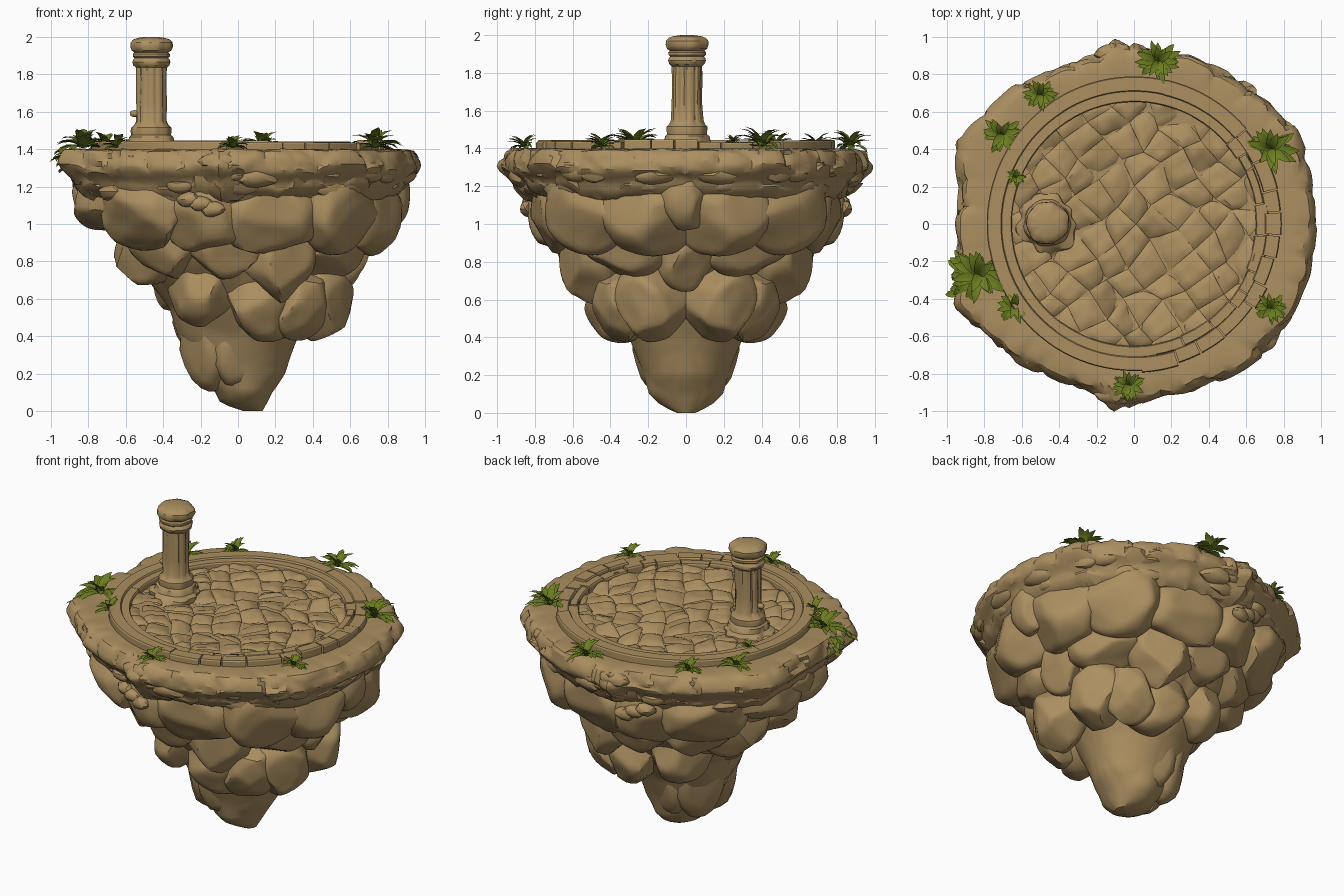
import bpy, bmesh, math, random
from mathutils import Vector, noise

if "Cube" in bpy.data.objects:
    bpy.data.objects.remove(bpy.data.objects["Cube"])
random.seed(7)
TAU = math.tau


def material(name, rgb):
    m = bpy.data.materials.new(name)
    m.diffuse_color = (*rgb, 1)
    m.use_nodes = True
    m.node_tree.nodes["Principled BSDF"].inputs["Base Color"].default_value = m.diffuse_color
    return m


STONE = material("tan stone", (0.41, 0.275, 0.118))
LEAF = material("leaf green", (0.145, 0.205, 0.014))


def finish(name, bm, mat, angle=40, recalc=True):
    if recalc:
        bmesh.ops.recalc_face_normals(bm, faces=bm.faces)
    me = bpy.data.meshes.new(name)
    bm.to_mesh(me)
    bm.free()
    me.materials.append(mat)
    ob = bpy.data.objects.new(name, me)
    bpy.context.collection.objects.link(ob)
    bpy.ops.object.select_all(action='DESELECT')
    ob.select_set(True)
    bpy.context.view_layer.objects.active = ob
    bpy.ops.object.shade_smooth_by_angle(angle=math.radians(angle))
    return ob


def loft(bm, rows):
    """Skin closed rings of points, capping both ends."""
    rings = [[bm.verts.new(p) for p in row] for row in rows]
    n = len(rings[0])
    for a, b in zip(rings, rings[1:]):
        for i in range(n):
            j = (i + 1) % n
            bm.faces.new((a[i], a[j], b[j], b[i]))
    bm.faces.new(rings[0])
    bm.faces.new(rings[-1])


def interp(table, x):
    for a, b in zip(table, table[1:]):
        if x <= b[0]:
            t = (x - a[0]) / (b[0] - a[0])
            return [p + (q - p) * t for p, q in zip(a[1:], b[1:])]
    return list(table[-1][1:])


def chips(p, scale):
    """Broken-stone relief: flat cells with random offsets and creases."""
    d, pts = noise.voronoi(p * scale)
    return min(1, (d[1] - d[0]) * 3) * 0.5 + noise.noise(pts[0] * 3.7)


# Tapering core of the island: z, centre x, half width x, half width y
CORE = [(0, .08, .05, .05), (.04, .03, .12, .13), (.1, .03, .15, .19), (.2, .02, .23, .22),
        (.4, 0, .32, .3), (.55, .01, .38, .39), (.7, 0, .48, .5), (.85, 0, .59, .6),
        (1, 0, .71, .7), (1.1, 0, .79, .77), (1.2, 0, .86, .84), (1.3, 0, .88, .88)]
bm = bmesh.new()
rows = []
for k in range(53):
    z = 1.3 * k / 52
    cx, rx, ry = interp(CORE, z)
    row = []
    for i in range(96):
        a = TAU * i / 96
        c, s = math.cos(a), math.sin(a)
        f = 1 + .06 * chips(Vector((c * rx, abs(s) * ry, z * .6)), 4)
        row.append((cx + c * rx * f, s * ry * f, z))
    rows.append(row)
loft(bm, rows)
finish("island_core", bm, STONE)


# Chiselled boulders, mirrored front to back
def boulder(bm, ang, R, z, t, r, h, seed, sub=4):
    rng = random.Random(seed)
    planes = []
    for _ in range(17):
        n = Vector((rng.gauss(0, 1), rng.gauss(0, 1), rng.gauss(0, .8))).normalized()
        planes.append((n, rng.uniform(.8, .97)))
    for side in ((1, -1) if 0 < ang < 180 else (1,)):
        a = math.radians(ang)
        ca, sa = math.cos(a), math.sin(a)
        for v in bmesh.ops.create_icosphere(bm, subdivisions=sub, radius=1.1)['verts']:
            p = v.co.copy()
            for n, d in planes:
                e = p.dot(n) - d
                if e > 0:
                    p -= n * e * .9
            p *= 1 + .04 * noise.noise(p * 2 + Vector((seed, 0, 0)))
            rad, tan = R + p.x * r, p.y * t
            v.co = (rad * ca - tan * sa, (rad * sa + tan * ca) * side, z + p.z * h)


# angle, distance, height, then half sizes: tangential, radial, vertical
TIERS = {
    "tip_boulders": [(40, .11, .44, .16, .15, .36), (90, .15, .42, .16, .14, .32),
                     (150, .18, .5, .18, .15, .36)],
    "lower_boulders": [(22, .46, .59, .2, .18, .21), (68, .37, .61, .22, .18, .22),
                       (118, .38, .69, .21, .18, .22), (158, .5, .85, .22, .19, .18),
                       (46, .47, .58, .16, .15, .19), (180, .34, .72, .18, .12, .18)],
    "middle_boulders": [(68, .55, .86, .2, .16, .26), (33, .57, .9, .24, .17, .18),
                        (98, .55, .9, .22, .16, .18), (132, .54, .92, .24, .17, .2),
                        (0, .55, .86, .16, .14, .2)],
    "upper_boulders": [(15, .7, 1.08, .26, .21, .23), (45, .71, 1.09, .28, .19, .23),
                       (75, .65, 1.07, .26, .19, .24), (105, .65, 1.08, .26, .19, .23),
                       (135, .71, 1.1, .3, .19, .22), (164, .7, 1.15, .28, .2, .19),
                       (0, .79, 1.15, .14, .12, .17), (180, .7, 1.15, .2, .17, .17)],
}
seed = 1
for name, items in TIERS.items():
    bm = bmesh.new()
    for it in items:
        boulder(bm, *it, seed, 3 if name[0] == "t" else 4)
        seed += 1
    finish(name, bm, STONE, 35)

# Overhanging rim slab, from half an outline
OUT = [(.98, 0), (.95, .27), (.86, .5), (.74, .66), (.51, .81), (.3, .91), (0, .96), (-.11, 1),
       (-.19, .91), (-.4, .85), (-.63, .74), (-.81, .58), (-.94, .43), (-.94, 0)]
POLAR = [(math.atan2(y, x), math.hypot(x, y)) for x, y in OUT]


def outline(a):
    a = abs((a + math.pi) % TAU - math.pi)
    for (a0, r0), (a1, r1) in zip(POLAR, POLAR[1:]):
        if a <= a1 + 1e-6:   # straight chord between outline points
            return r0 * r1 * math.sin(a1 - a0) / (r0 * math.sin(a - a0) + r1 * math.sin(a1 - a))
    return POLAR[-1][1]


RIM = [(.02, 1.38), (.6, 1.385), (.78, 1.395), (.84, 1.398), (.89, 1.396), (.93, 1.393),
       (.96, 1.386), (.975, 1.37), (.985, 1.35), (.995, 1.33), (1, 1.31), (1, 1.29),
       (.99, 1.27), (.965, 1.25), (.945, 1.23), (.93, 1.21), (.925, 1.19), (.91, 1.17),
       (.88, 1.14), (.7, 1.08)]
bm = bmesh.new()
rows = []
for s, z in RIM:
    row = []
    for i in range(240):
        a = TAU * i / 240
        r = outline(a) * s
        p = Vector((math.cos(a) * r, math.sin(a) * r, z))
        k = max(0, min(1, (s - .8) / .15)) if z > 1.3 else 1
        q = chips(Vector((p.x, p.y, z)), 5.5)
        f = 1 + k * (.035 * q - .01)
        row.append((p.x * f, p.y * f, z + (.012 * q * k if z > 1.3 else .035 * q)))
    rows.append(row)
loft(bm, rows)
finish("rim_slab", bm, STONE, 30)

# Rubble stuck to the rim and hanging below it
bm = bmesh.new()
for i in range(22):
    a = random.uniform(3, 177)
    s = random.uniform(.03, .065)
    z = random.choice((1.2, 1.27, 1.33)) + random.uniform(-.03, .015)
    R = outline(math.radians(a)) * (.95 if z > 1.25 else .9) - s * .4
    boulder(bm, a, R, z, s * 2, s, s * .9, 100 + i, 2)
for x, z in ((-.33, 1.2), (-.27, 1.13), (-.2, 1.11), (-.14, 1.08)):
    boulder(bm, math.degrees(math.atan2(.83, x)), .85, z, .07, .04, .04, int(z * 100), 2)
finish("rim_rubble", bm, STONE, 30)

# Cobbled floor: tilted stones on a jittered diagonal lattice
bm = bmesh.new()
S, N, rot = .145, 6, math.radians(38)
corner = {(i, j): Vector((i + random.uniform(-.2, .2), j + random.uniform(-.2, .2))) * S
          for i in range(-7, 8) for j in range(-7, 8)}
for i in range(-7, 7):
    for j in range(-7, 7):
        A, B, C, D = (corner[i + u, j + v] for u, v in ((0, 0), (1, 0), (1, 1), (0, 1)))
        if ((A + B + C + D) / 4).length > .72:
            continue
        h = 1.41 + random.uniform(-.008, .008)
        tx, ty = random.uniform(-.04, .04), random.uniform(-.04, .04)
        grid = []
        for m in range(N + 1):
            for n in range(N + 1):
                u, v = m / N, n / N
                p = (A * (1 - u) + B * u) * (1 - v) + (D * (1 - u) + C * u) * v
                x, y = p.x * math.cos(rot) - p.y * math.sin(rot), p.x * math.sin(rot) + p.y * math.cos(rot)
                f = min(1, .665 / max(math.hypot(x, y), 1e-6))
                dome = (2 * u - 1) ** 4 + (2 * v - 1) ** 4
                z = h + tx * (u - .5) + ty * (v - .5) - .007 * dome
                z += .012 * noise.noise(Vector((x, y, i)) * 14)
                if m in (0, N) or n in (0, N):
                    z -= .008
                grid.append(bm.verts.new((x * f, y * f, z)))
        for m in range(N):
            for n in range(N):
                k = m * (N + 1) + n
                bm.faces.new((grid[k], grid[k + N + 1], grid[k + N + 2], grid[k + 1]))
finish("cobble_floor", bm, STONE, 40, False)


# Stone kerb: an inner lip and an outer band of blocks
def arc_block(bm, a0, a1, r0, r1, z1):
    n = max(2, int((a1 - a0) / .06))
    loft(bm, [[(math.cos(a) * r, math.sin(a) * r, z) for r, z in
               ((r0, 1.36), (r1, 1.36), (r1, z1 - .008), (r1 - .005, z1), (r0 + .005, z1), (r0, z1 - .008))]
              for a in (a0 + (a1 - a0) * k / n for k in range(n + 1))])


bm = bmesh.new()
for r0, r1, top in ((.652, .713, 1.434), (.707, .787, 1.445)):
    a = -2.2
    while a < TAU - 2.2:
        worn = -2.2 < a < .7      # broken front-right stretch
        da = min(random.uniform(.12, .3) if worn else random.uniform(.5, .9), TAU - 2.2 - a)
        w = .014 if worn else .003
        arc_block(bm, a, a + da - (.01 if worn else 0), r0 + random.uniform(-w, w) * .5,
                  r1 + random.uniform(-w, w), top + random.uniform(-w, w * .4))
        a += da
finish("kerb_ring", bm, STONE, 30)

# Fluted pillar
PX, PY = -.463, .005
PROF = [(.16, 1.39), (.15, 1.42), (.125, 1.435), (.118, 1.465), (.106, 1.475), (.108, 1.495), (.105, 1.515),
        (.09, 1.53), (.083, 1.55), (.081, 1.65), (.08, 1.75), (.081, 1.835), (.096, 1.848), (.102, 1.865),
        (.097, 1.88), (.09, 1.886), (.099, 1.895), (.099, 1.908), (.09, 1.917), (.106, 1.928), (.114, 1.948),
        (.112, 1.97), (.098, 1.985), (.075, 1.994), (.03, 2.0)]
bm = bmesh.new()
rows = []
for r, z in PROF:
    row = []
    for i in range(72):
        a = TAU * i / 72
        flute = -.007 * max(0, math.cos(a * 10)) if 1.54 < z < 1.84 else 0
        rough = .01 * noise.noise(Vector((math.cos(a) * 2, math.sin(a) * 2, z * 12)))
        if z < 1.43:
            rough *= 4
        q = r + flute + rough
        row.append((PX + math.cos(a) * q, PY + math.sin(a) * q, z))
    rows.append(row)
loft(bm, rows)
boulder(bm, 180, .55, 1.59, .02, .03, .018, 301, 2)
finish("pillar", bm, STONE, 35)


# Leafy tufts: drooping folded blades
def leaf(bm, base, az, el, length, width):
    d, side = Vector((math.cos(az), math.sin(az), 0)), Vector((-math.sin(az), math.cos(az), 0))
    p, prev = base.copy(), None
    for k, w in enumerate((.35, .9, 1, .75, .08)):
        up = Vector((0, 0, 1)) * math.cos(el) - d * math.sin(el)
        row = [bm.verts.new(p + side * w * width * s + up * abs(s) * w * width * .3) for s in (-1, 0, 1)]
        if prev:
            for m in (0, 1):
                bm.faces.new((row[m], row[m + 1], prev[m + 1], prev[m]))
        prev = row
        p = p + (d * math.cos(el) + Vector((0, 0, 1)) * math.sin(el)) * length / 4
        el -= .3


PLANTS = [(.13, .87, .12), (-.5, .69, .095), (-.71, .48, .11), (-.635, .25, .055), (.73, .4, .14),
          (.73, -.45, .09), (-.03, -.86, .09), (-.64, -.44, .095), (-.83, -.27, .155)]
for n, (x, y, r) in enumerate(PLANTS):
    bm = bmesh.new()
    z0 = 1.43 if math.hypot(x, y) < .7 else 1.405
    for k in range(24):
        el = (.3, .6, .85, 1.2)[k % 4] + random.uniform(-.1, .15)
        leaf(bm, Vector((x, y, z0)), k * 2.4 + random.uniform(-.3, .3), el,
             r * random.uniform(.9, 1.2), r * .17)
    if n == 8:                   # strands spilling over the edge
        for k in range(14):
            leaf(bm, Vector((-.91 + random.uniform(-.02, .02), -.27 + random.uniform(-.1, .1),
                             random.uniform(1.27, 1.4))),
                 math.pi + random.uniform(-1, 1), .3, .085, .02)
    finish("plant_%d" % (n + 1), bm, LEAF, 40, False)
